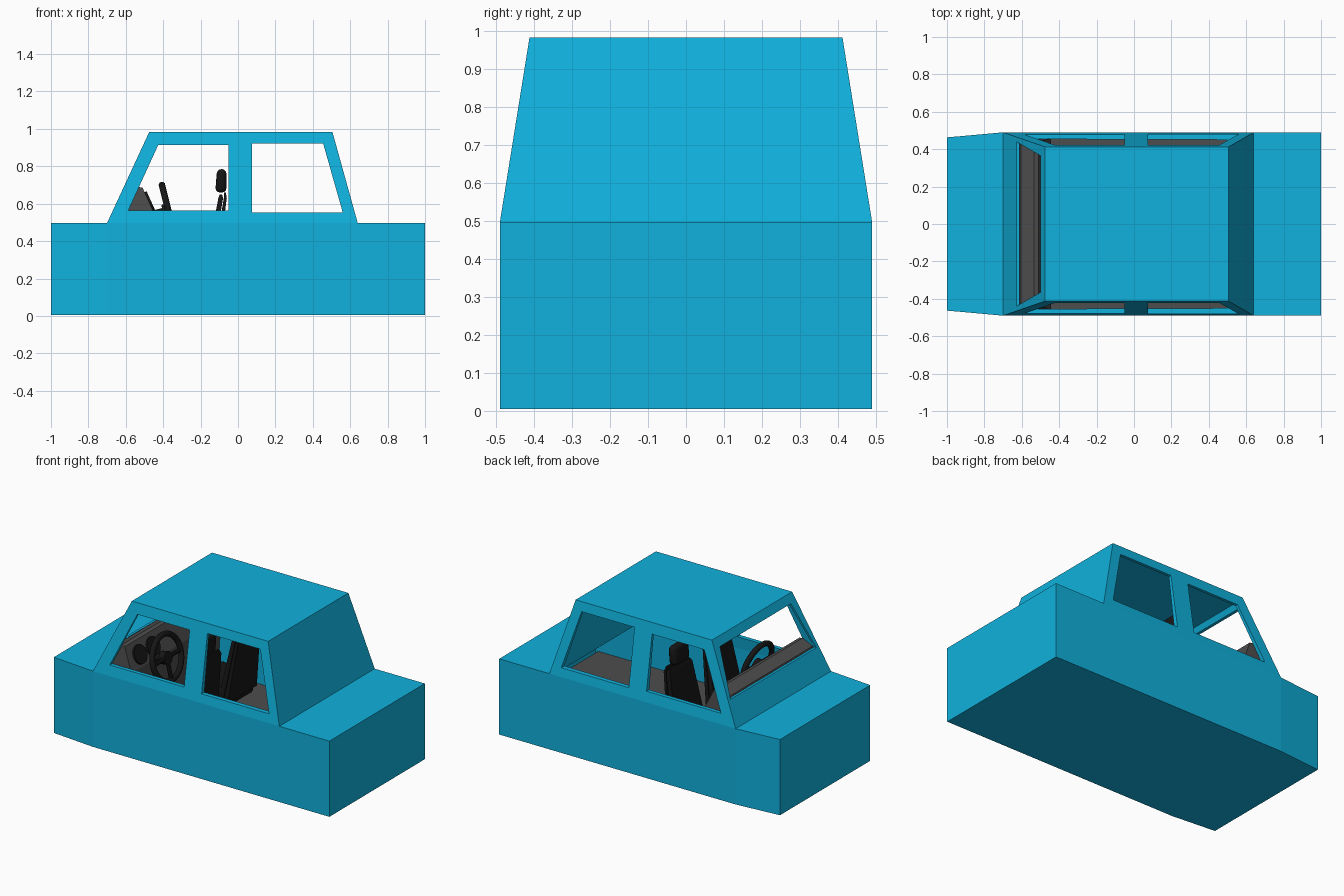
import bpy, bmesh
from math import radians, pi
from mathutils import Vector, Matrix

if "Cube" in bpy.data.objects:
    bpy.data.objects.remove(bpy.data.objects["Cube"])

def material(name, rgb):
    m = bpy.data.materials.new(name)
    m.diffuse_color = (*rgb, 1)
    m.use_nodes = True
    m.node_tree.nodes["Principled BSDF"].inputs["Base Color"].default_value = m.diffuse_color
    return m

BLUE = material("blue_paint", (0.005, 0.44, 0.72))
GREY = material("dark_grey_trim", (0.075, 0.075, 0.075))
BLACK = material("black_trim", (0.008, 0.008, 0.008))

def make(name, bm, mat=None):
    bmesh.ops.recalc_face_normals(bm, faces=bm.faces)
    me = bpy.data.meshes.new(name)
    bm.to_mesh(me)
    bm.free()
    ob = bpy.data.objects.new(name, me)
    bpy.context.collection.objects.link(ob)
    if mat:
        me.materials.append(mat)
    return ob

def loft(name, a, b, mat=None, caps=None):
    """Bridge two matching outlines and cap both ends."""
    bm = bmesh.new()
    va = [bm.verts.new(p) for p in a]
    vb = [bm.verts.new(p) for p in b]
    n = len(a)
    for i in range(n):
        j = (i + 1) % n
        bm.faces.new((va[i], va[j], vb[j], vb[i]))
    for cap in caps or [range(n)]:
        bm.faces.new([va[i] for i in cap])
        bm.faces.new([vb[i] for i in cap])
    return make(name, bm, mat)

def across(name, pts, mat=None, caps=None, cy=0):
    """Side profile of (x, z, half width), mirrored over y."""
    return loft(name, [(x, cy - w, z) for x, z, w in pts],
                [(x, cy + w, z) for x, z, w in pts], mat, caps)

def activate(ob):
    bpy.ops.object.select_all(action='DESELECT')
    ob.select_set(True)
    bpy.context.view_layer.objects.active = ob

def apply(ob, mod):
    activate(ob)
    bpy.ops.object.modifier_apply(modifier=mod.name)

def bevel(ob, width, segments=2):
    m = ob.modifiers.new("bevel", 'BEVEL')
    m.width, m.segments = width, segments
    apply(ob, m)

def rod(name, p, q, r, mat, sides=16):
    p, q = Vector(p), Vector(q)
    bm = bmesh.new()
    rot = (q - p).to_track_quat('Z', 'Y').to_matrix().to_4x4()
    bmesh.ops.create_cone(bm, cap_ends=True, segments=sides, radius1=r, radius2=r,
                          depth=(q - p).length,
                          matrix=Matrix.Translation((p + q) / 2) @ rot)
    return make(name, bm, mat)

# Body shell: hood, cabin and boot in one hollow hull
body = across("car_body", [
    (-1, .005, .463), (-1, .497, .463), (-.7, .497, .49), (-.475, .983, .412),
    (.505, .983, .412), (.64, .497, .49), (1, .497, .49), (1, .005, .49),
    (-.7, .005, .49)], BLUE,
    caps=[(0, 1, 2, 8), (2, 5, 6, 7, 8), (2, 3, 4, 5)])
sol = body.modifiers.new("shell", 'SOLIDIFY')
sol.thickness, sol.offset, sol.use_even_offset = .018, -1, True
apply(body, sol)

# Window openings
cutters = [
    across("front_window_cutter", [(-.587, .563, .7), (-.052, .563, .7),
                                   (-.052, .913, .7), (-.427, .913, .7)]),
    across("rear_window_cutter", [(.075, .553, .7), (.56, .553, .7),
                                  (.455, .923, .7), (.075, .923, .7)]),
]
screen = [(-.44, .65), (.44, .65), (.365, .93), (-.365, .93)]
cutters.append(loft("windscreen_cutter", [(-.9, y, z) for y, z in screen],
                    [(-.35, y, z) for y, z in screen]))
for c in cutters:
    c.hide_render = True
    m = body.modifiers.new("opening", 'BOOLEAN')
    m.operation, m.solver, m.object = 'DIFFERENCE', 'EXACT', c
    apply(body, m)
    bpy.data.objects.remove(c)

# Interior floor and dashboard
across("interior_floor", [(-.66, .16, .47), (.96, .16, .47),
                          (.96, .19, .47), (-.66, .19, .47)], GREY)
across("dashboard", [(-.605, .655, .437), (-.535, .69, .435), (-.51, .685, .435),
                     (-.445, .54, .46), (-.47, .19, .465), (-.66, .19, .465),
                     (-.66, .5, .465)], GREY)

# Gauges on the dashboard face
out = Vector((.91, 0, .41))
for i, y in enumerate((-.335, -.2)):
    c = Vector((-.475, y, .607))
    rod(f"gauge_{i + 1}", c - out * .02, c + out * .012, .06, BLACK, 24)

# Steering wheel: rim, hub, spokes and column
centre = Vector((-.372, -.2, .562))
axis = Vector((.97, 0, .24)).normalized()
bpy.ops.mesh.primitive_torus_add(major_radius=.142, minor_radius=.018,
    major_segments=32, minor_segments=10, location=centre,
    rotation=(0, pi / 2 - radians(14), 0))
rim = bpy.context.object
rim.name = "steering_wheel_rim"
rim.data.materials.append(BLACK)
rod("steering_hub", centre - axis * .03, centre + axis * .012, .04, BLACK, 20)
rod("steering_column", centre - axis * .12, centre, .022, BLACK)
up = axis.cross(Vector((0, 1, 0)))
up = up if up.z > 0 else -up
for i, d in enumerate((Vector((0, 1, 0)), Vector((0, -1, 0)), -up)):
    rod(f"steering_spoke_{i + 1}", centre, centre + d * .14, .013, BLACK, 8)

# Two front seats: cushion, double backrest panel and headrest
for side, y in (("right", -.2), ("left", .2)):
    cushion = across(f"{side}_seat_cushion", [(-.36, .2, .14), (-.12, .2, .14),
        (-.12, .32, .14), (-.36, .35, .14)], BLACK, cy=y)
    bevel(cushion, .02)
    across(f"{side}_seat_back_front", [(-.18, .24, .15), (-.145, .24, .15),
        (-.08, .63, .115), (-.085, .65, .1), (-.098, .65, .1), (-.105, .63, .115)],
        BLACK, cy=y)
    across(f"{side}_seat_back_rear", [(-.14, .24, .15), (-.11, .24, .15),
        (-.06, .63, .115), (-.065, .66, .1), (-.074, .66, .1), (-.076, .63, .115)],
        BLACK, cy=y)
    head = across(f"{side}_headrest", [(-.122, .66, .075), (-.062, .66, .075),
        (-.062, .785, .08), (-.112, .785, .08)], BLACK, cy=y)
    bevel(head, .024, 3)

# Smooth only the round parts
for ob in list(bpy.data.objects):
    if any(k in ob.name for k in ("steering", "headrest", "gauge")):
        activate(ob)
        bpy.ops.object.shade_smooth_by_angle(angle=radians(40))
